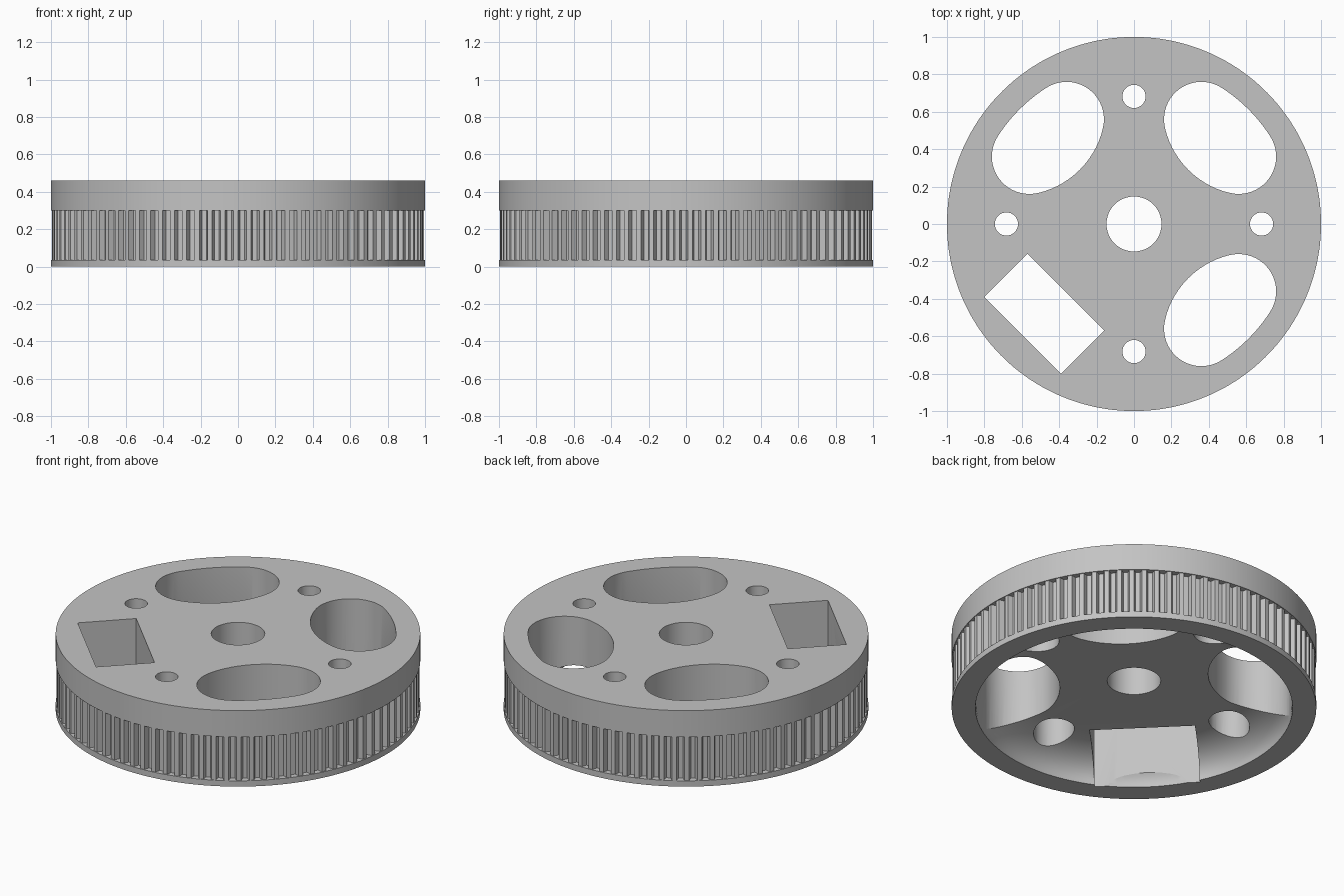
import bpy, bmesh
from math import pi, tau, sin, cos, atan2, hypot, radians

cube = bpy.data.objects.get("Cube")
if cube:
    bpy.data.objects.remove(cube, do_unlink=True)

HEIGHT = 0.46
FLANGE_TOP = 0.035
BAND_BOTTOM = 0.30
WEB_BOTTOM = 0.17
TEETH = 90

grey = bpy.data.materials.new("plain grey")
grey.use_nodes = True
grey.diffuse_color = (0.55, 0.55, 0.55, 1)
grey.node_tree.nodes["Principled BSDF"].inputs["Base Color"].default_value = (0.55, 0.55, 0.55, 1)


def loft(name, rings):
    """Closed solid through rings, each a (list of xy points, z)."""
    bm = bmesh.new()
    loops = [[bm.verts.new((x, y, z)) for x, y in pts] for pts, z in rings]
    n = len(loops[0])
    for low, high in zip(loops, loops[1:]):
        for i in range(n):
            j = (i + 1) % n
            bm.faces.new((low[i], low[j], high[j], high[i]))
    bm.faces.new(loops[0][::-1])
    bm.faces.new(loops[-1])
    bmesh.ops.recalc_face_normals(bm, faces=bm.faces)
    mesh = bpy.data.meshes.new(name)
    bm.to_mesh(mesh)
    bm.free()
    mesh.materials.append(grey)
    obj = bpy.data.objects.new(name, mesh)
    bpy.context.collection.objects.link(obj)
    return obj


def arc(cx, cy, r, start, end, steps):
    return [(cx + r * cos(start + (end - start) * i / steps),
             cy + r * sin(start + (end - start) * i / steps)) for i in range(steps)]


def circle(r, n=48, cx=0, cy=0):
    return arc(cx, cy, r, 0, tau, n)


def turned(points, angle):
    c, s = cos(angle), sin(angle)
    return [(x * c - y * s, x * s + y * c) for x, y in points]


# Rim outline and toothed outline share the same angles
angles = [tau * (t + f) / TEETH for t in range(TEETH) for f in (0, 0.14, 0.5, 0.64)]
rim = [(cos(a), sin(a)) for a in angles]
toothed = [(r * cos(a), r * sin(a))
           for a, r in zip(angles, (0.965, 0.995, 0.995, 0.965) * TEETH)]

# Wheel: bottom flange, toothed belt track, plain upper band
wheel = loft("toothed_wheel", [(rim, 0), (rim, FLANGE_TOP), (toothed, FLANGE_TOP),
                               (toothed, BAND_BOTTOM), (rim, BAND_BOTTOM), (rim, HEIGHT)])

cutters = []

# Dished recess underneath
flat, wall, steps = 0.60, 0.87, 14
dish = [(circle(wall, 128), -0.1)]
for i in range(steps + 1):
    t = pi / 2 * i / steps
    dish.append((circle(flat + (wall - flat) * cos(t), 128), WEB_BOTTOM * sin(t)))
cutters.append(loft("recess_cutter", dish))


def through(name, outline, bottom=-0.2, top=HEIGHT + 0.2):
    cutters.append(loft(name, [(outline, bottom), (outline, top)]))


# Axle hole and four counterbored screw holes
through("axle_hole_cutter", circle(0.147, 64))
for k in range(4):
    x, y = 0.682 * cos(k * pi / 2), 0.682 * sin(k * pi / 2)
    through("screw_hole_cutter", circle(0.062, 32, x, y))
    through("screw_head_cutter", circle(0.112, 40, x, y), top=0.32)

# Three rounded windows: outer arc, two corner arcs and an inner arc
along, across, corner = 0.651, 0.141, 0.20
inner_x, inner_r = 0.877, 0.467
a = atan2(across, along)
b = atan2(across, along - inner_x)
window = (arc(0, 0, hypot(along, across) + corner, -a, a, 12)
          + arc(along, across, corner, a, b, 20)
          + arc(inner_x, 0, inner_r, b, tau - b, 14)
          + arc(along, -across, corner, -b, -a, 20))
for degrees in (45, 135, 315):
    through("window_cutter", turned(window, radians(degrees)))

# Rectangular pocket in the fourth quarter
near, far, half = 0.516, 0.842, 0.29
through("pocket_cutter", turned([(near, -half), (far, -half), (far, half), (near, half)],
                                radians(225)))

# Cut every opening, then drop the cutters
bpy.ops.object.select_all(action='DESELECT')
bpy.context.view_layer.objects.active = wheel
wheel.select_set(True)
for cutter in cutters:
    cutter.hide_render = True
    mod = wheel.modifiers.new("cut", 'BOOLEAN')
    mod.operation = 'DIFFERENCE'
    mod.solver = 'EXACT'
    mod.object = cutter
    bpy.ops.object.modifier_apply(modifier=mod.name)
    bpy.data.objects.remove(cutter, do_unlink=True)

bpy.ops.object.shade_smooth_by_angle(angle=radians(25))
